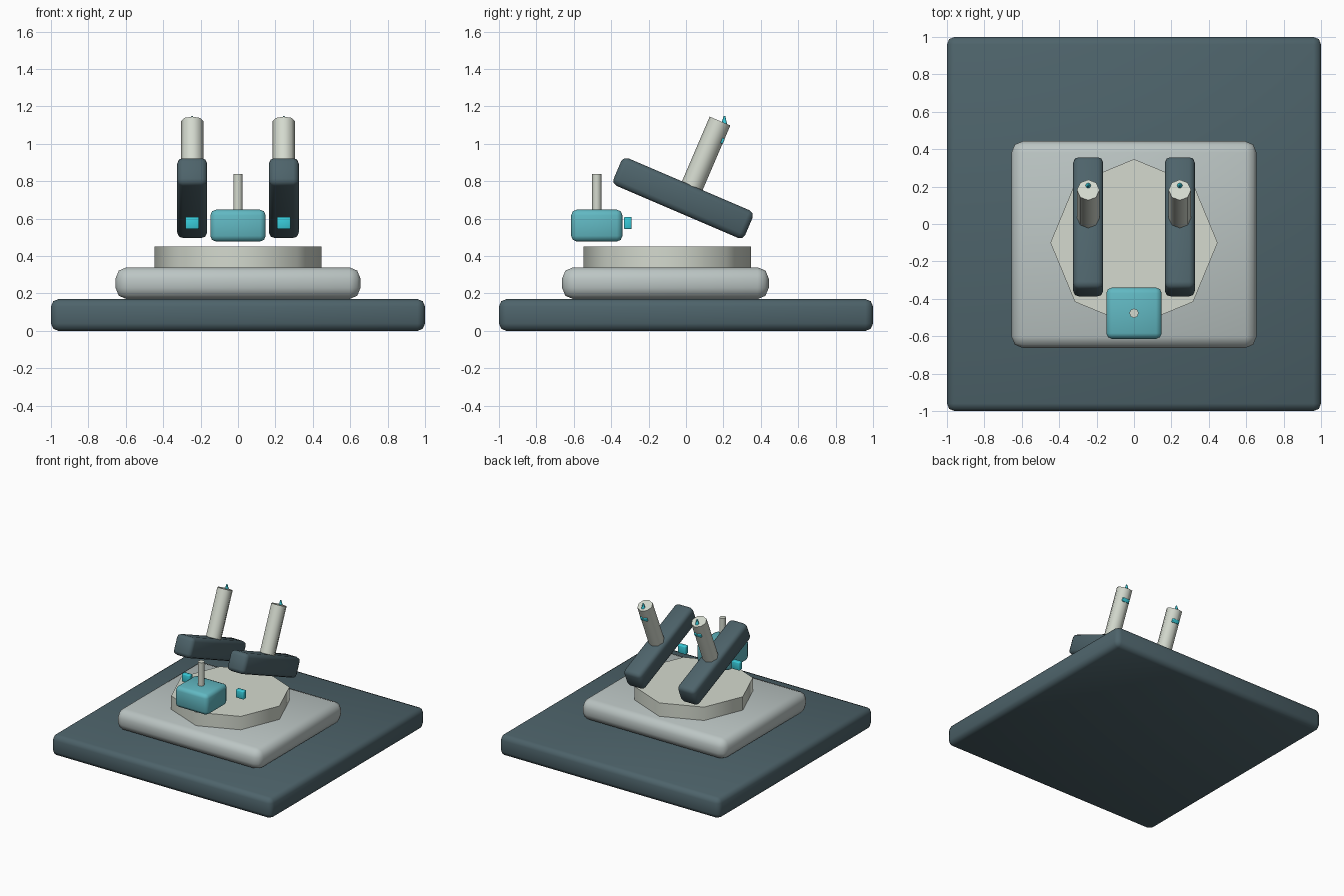
import bpy, math
from mathutils import Vector

if "Cube" in bpy.data.objects:
    bpy.data.objects.remove(bpy.data.objects["Cube"])


def material(name, rgb):
    m = bpy.data.materials.new(name)
    m.diffuse_color = (*rgb, 1)
    m.use_nodes = True
    m.node_tree.nodes["Principled BSDF"].inputs["Base Color"].default_value = m.diffuse_color
    return m


SLATE = material("slate", (0.075, 0.125, 0.145))
STONE = material("stone", (0.50, 0.56, 0.55))
PALE = material("pale", (0.66, 0.70, 0.62))
TEAL = material("teal", (0.12, 0.48, 0.54))
CYAN = material("cyan", (0.04, 0.60, 0.70))


def finish(ob, name, mat, bevel=0.0):
    ob.name = name
    ob.data.materials.append(mat)
    if bevel:
        mod = ob.modifiers.new("bevel", 'BEVEL')
        mod.width = bevel
        mod.segments = 2
        bpy.ops.object.modifier_apply(modifier=mod.name)
    bpy.ops.object.shade_smooth_by_angle(angle=math.radians(50))
    return ob


def box(name, loc, size, mat, bevel=0.0, tilt=0.0):
    bpy.ops.mesh.primitive_cube_add(size=1, location=loc, rotation=(tilt, 0, 0))
    ob = bpy.context.object
    ob.scale = size
    bpy.ops.object.transform_apply(location=False, rotation=False, scale=True)
    return finish(ob, name, mat, bevel)


def rod(name, start, end, r1, mat, sides=8, r2=None):
    a, b = Vector(start), Vector(end)
    d = b - a
    tilt = math.atan2(-d.y, d.z)
    bpy.ops.mesh.primitive_cone_add(vertices=sides, radius1=r1,
                                    radius2=r1 if r2 is None else r2,
                                    depth=d.length, location=(a + b) / 2,
                                    rotation=(tilt, 0, 0))
    return finish(bpy.context.object, name, mat)


# Stacked base
box("base_slab", (0, 0, 0.085), (2, 2, 0.17), SLATE, 0.04)
box("plinth", (0, -0.11, 0.255), (1.31, 1.105, 0.17), STONE, 0.06)
rod("octagonal_table", (0, -0.1, 0.335), (0, -0.1, 0.45), 0.447, PALE)

# Control block with its stick
box("control_block", (0, -0.477, 0.563), (0.296, 0.274, 0.17), TEAL, 0.03)
rod("control_stick", (0, -0.477, 0.6), (0, -0.477, 0.84), 0.025, PALE)

# Mirrored tilted arms, posts and markers
TILT = math.radians(23.2)
up = Vector((0, math.sin(TILT), math.cos(TILT)))
for side, s in (("left", -1), ("right", 1)):
    x = 0.245 * s
    box(f"{side}_arm", (x, -0.015, 0.71), (0.16, 0.765, 0.16), SLATE, 0.03, -TILT)
    top = Vector((x, 0.182, 1.122))
    rod(f"{side}_post", top - up * 0.44, top, 0.06, PALE)
    rod(f"{side}_post_tip", (x, 0.203, 1.09), (x, 0.206, 1.15), 0.02, CYAN, 8, 0.004)
    box(f"{side}_post_sight", (x, 0.186, 1.02), (0.06, 0.035, 0.03), CYAN, 0.005, -TILT)
    box(f"{side}_light", (x, -0.311, 0.577), (0.072, 0.04, 0.066), CYAN, 0.006)
